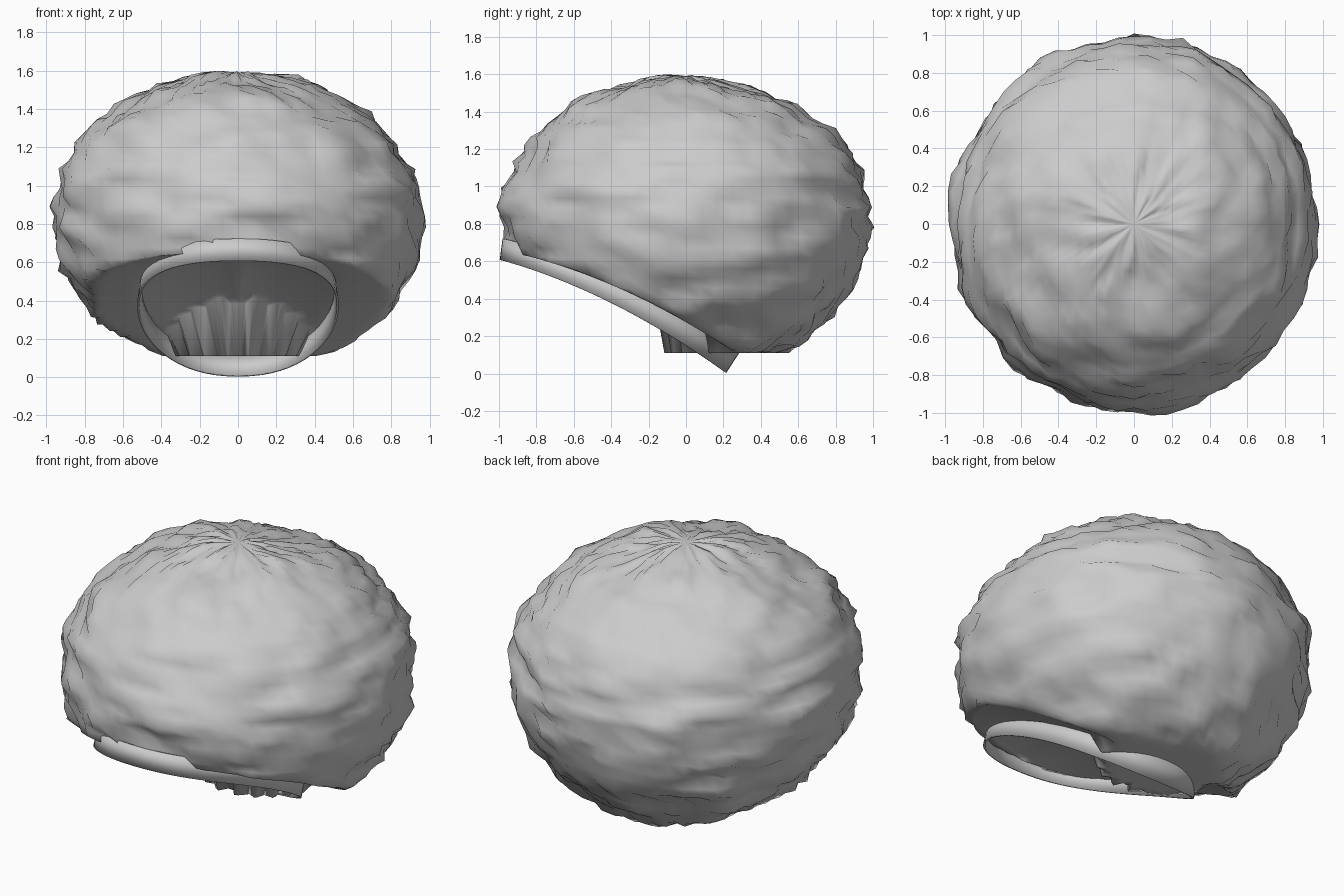
import bpy, bmesh, math, random
from mathutils import Vector, noise

if "Cube" in bpy.data.objects:
    bpy.data.objects.remove(bpy.data.objects["Cube"])

random.seed(4)
grey = bpy.data.materials.new("soft_grey")
grey.diffuse_color = (0.6, 0.6, 0.6, 1)
grey.use_nodes = True
grey.node_tree.nodes["Principled BSDF"].inputs["Base Color"].default_value = grey.diffuse_color


def make_object(name, bm):
    mesh = bpy.data.meshes.new(name)
    bm.to_mesh(mesh)
    bm.free()
    mesh.materials.append(grey)
    mesh.shade_smooth()
    obj = bpy.data.objects.new(name, mesh)
    bpy.context.collection.objects.link(obj)
    return obj


def slant(y):
    """Slanted, slightly bowed line of the underside."""
    return 0.66 - 0.338 * (y + 0.98) - 0.184 * (y + 0.98) * (y + 0.3)


def underside(x, y):
    """Flat base at the back, shallow two-lobed hollow at the front."""
    if math.hypot(x, y - 0.25) < 0.37:
        return 0.11
    q = (x / 0.52) ** 2 + ((y + 0.37) / 0.62) ** 2
    hollow = 0.07 * max(0, 1 - q) * (1 - 0.35 * math.exp(-abs(x) * 8))
    return max(0.11, slant(y) + hollow)


# Tousled outer shell: flattened sphere with ruffles, clipped by the underside
bm = bmesh.new()
bmesh.ops.create_uvsphere(bm, u_segments=72, v_segments=48, radius=1)
for v in bm.verts:
    p = v.co.copy()
    angle = math.atan2(p.y, p.x)
    flat = math.hypot(p.x, p.y)
    ruffle = 0.05 * noise.noise(Vector((p.x * 3, p.y * 3, p.z * 8)))
    ruffle += random.uniform(-0.017, 0.017)
    ruffle += 0.15 * math.sin(11 * angle + 9 * flat) * flat * math.exp(-6 * flat) * (p.z > 0)
    r = 0.98 + ruffle * min(1, flat * 5)
    x, y = p.x * r * 0.98, p.y * r
    z = 0.84 + p.z * r * (0.765 if p.z > 0 else 0.88)
    v.co = (x, y, max(z, underside(x, y)))
make_object("outer_shell", bm)

# Smooth band around the opening, leaning back as it rises
N = 64
bm = bmesh.new()
lower, upper = [], []
for i in range(N):
    a = 2 * math.pi * i / N
    c, s = math.cos(a), math.sin(a)
    x = 0.52 * math.copysign(abs(c) ** 0.9, c)
    y = -0.39 + 0.60 * math.copysign(abs(s) ** 0.9, s)
    t = (y + 0.99) / 1.2
    z = max(slant(y) - 0.055 - 0.085 * t, 0)
    lower.append(bm.verts.new((x, y, z)))
    upper.append(bm.verts.new((x * 0.97, y + 0.015 + 0.06 * t, z + 0.115)))
for i in range(N):
    j = (i + 1) % N
    bm.faces.new((lower[i], lower[j], upper[j], upper[i]))
band = make_object("opening_band", bm)
mod = band.modifiers.new("thickness", 'SOLIDIFY')
mod.thickness = 0.012
mod.offset = 0
